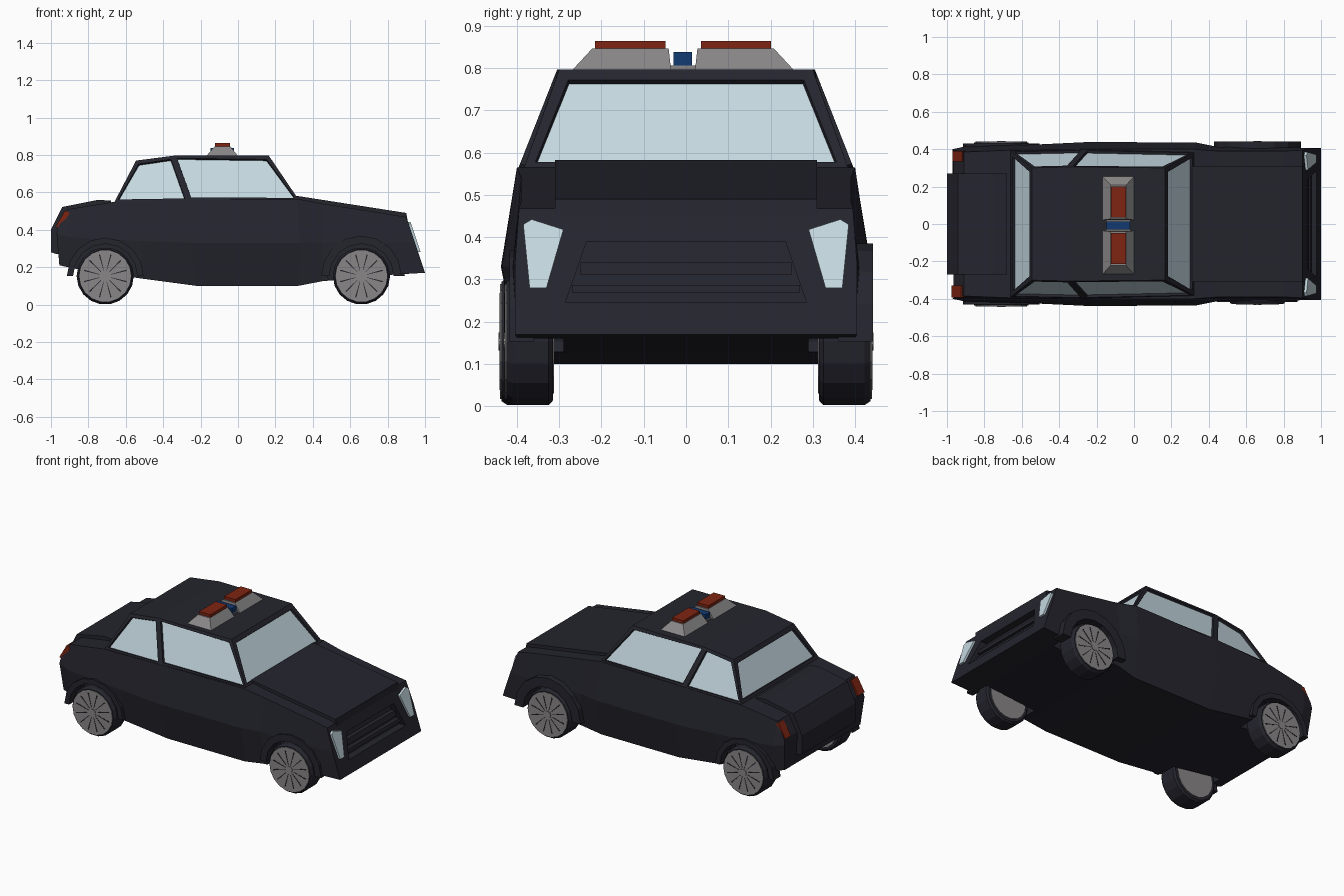
import bpy, bmesh, math

if "Cube" in bpy.data.objects:
    bpy.data.objects.remove(bpy.data.objects["Cube"])

def material(name, rgb):
    m = bpy.data.materials.new(name)
    m.diffuse_color = (*rgb, 1)
    m.use_nodes = True
    m.node_tree.nodes["Principled BSDF"].inputs["Base Color"].default_value = m.diffuse_color
    return m

DARK = material("dark_paint", (0.018, 0.018, 0.027))
GLASS = material("pale_glass", (0.56, 0.69, 0.75))
GREY = material("grey_metal", (0.25, 0.24, 0.24))
RED = material("red_lamp", (0.21, 0.018, 0.006))
BLUE = material("blue_lamp", (0.006, 0.042, 0.17))

def loft(name, rings, *mats):
    """Skin a row of equal rings of points and cap both ends."""
    bm = bmesh.new()
    vs = [[bm.verts.new(p) for p in r] for r in rings]
    n = len(vs[0])
    for a, b in zip(vs, vs[1:]):
        for i in range(n):
            j = (i + 1) % n
            bm.faces.new((a[i], a[j], b[j], b[i]))
    bm.faces.new(vs[0])
    bm.faces.new(vs[-1])
    bmesh.ops.recalc_face_normals(bm, faces=bm.faces)
    me = bpy.data.meshes.new(name)
    bm.to_mesh(me)
    bm.free()
    ob = bpy.data.objects.new(name, me)
    bpy.context.collection.objects.link(ob)
    for m in mats:
        me.materials.append(m)
    return ob

def prism(name, xz, y0, y1, mat):
    return loft(name, [[(x, y, z) for x, z in xz] for y in (y0, y1)], mat)

def arc(cx, cz, r, n, a0=0.0, a1=2 * math.pi, closed=False):
    k = n + 1 if closed else n
    return [(cx + r * math.cos(a0 + (a1 - a0) * i / n),
             cz + r * math.sin(a0 + (a1 - a0) * i / n)) for i in range(k)]

def cut(ob, cutter):
    mod = ob.modifiers.new("cut", 'BOOLEAN')
    mod.operation, mod.solver, mod.object = 'DIFFERENCE', 'EXACT', cutter
    dg = bpy.context.evaluated_depsgraph_get()
    me = bpy.data.meshes.new_from_object(ob.evaluated_get(dg))
    ob.modifiers.clear()
    ob.data = me
    bpy.data.objects.remove(cutter)

# lower body: (x, z, half width) at sill, waist and shoulder of each station
stations = [
    ((-.955, .21, .38), (-.97, .38, .40), (-.965, .41, .395)),
    ((-.86, .19, .40), (-.90, .36, .415), (-.91, .51, .385)),
    ((-.52, .14, .40), (-.52, .34, .425), (-.66, .55, .395)),
    ((-.22, .10, .39), (-.25, .33, .438), (-.265, .56, .40)),
    ((.32, .10, .39), (.33, .33, .436), (.32, .565, .40)),
    ((.45, .125, .40), (.45, .33, .412), (.45, .54, .39)),
    ((.83, .16, .40), (.83, .33, .41), (.80, .485, .39)),
    ((1.0, .17, .405), (.947, .33, .405), (.90, .468, .395))]
body = loft("body", [[(x, -y, z) for x, z, y in s] + [(x, y, z) for x, z, y in s[::-1]]
                     for s in stations], DARK)

# grille recess and bars on the sloping nose
def nose(y, z, off=0.0):
    return (1 - (z - .17) / 3 + off, y, z)

grille = [(-.285, .245), (.285, .245), (.235, .39), (-.235, .39)]
cut(body, loft("grille_cutter", [[nose(y, z, o) for y, z in grille] for o in (-.045, .1)], DARK))
for z, h, w in ((.278, .018, .27), (.325, .03, .25)):
    bar = [(-w, z - h / 2), (w, z - h / 2), (w, z + h / 2), (-w, z + h / 2)]
    loft("grille_bar", [[nose(y, zz, o) for y, zz in bar] for o in (-.06, -.018)], DARK)

# headlights
lamp = [(.33, .28), (.37, .28), (.385, .43), (.365, .442), (.29, .418)]
for s in (-1, 1):
    loft("headlight", [[nose(s * y, z, o) for y, z in lamp] for o in (-.01, .013)], GLASS)

# raised bonnet and boot panels
prism("bonnet", [(.31, .582), (.90, .49), (.908, .44), (.31, .53)], -.31, .31, DARK)
prism("boot_panel", [(-.68, .556), (-.75, .56), (-.94, .522), (-1, .40), (-1, .28), (-.97, .27),
                     (-.93, .27), (-.90, .48), (-.68, .53)], -.27, .27, DARK)

# tail lights on the rear slope, the left one narrower
for y0, y1, o in ((-.393, -.33, .01), (.335, .39, .004)):
    prism("tail_light", [(-.966 - o, .415), (-.915 - o, .503), (-.90, .49), (-.95, .405)], y0, y1, RED)

# cabin with inset windows: (bottom x, z, half width, top x, z, half width)
cabin_stations = [(-.66, .55, .39, -.545, .77, .30), (-.265, .555, .40, -.345, .796, .305),
                  (.325, .56, .385, .165, .796, .30)]
cabin = loft("cabin", [[(a, -c, b), (d, -f, e), (d, f, e), (a, c, b)]
                       for a, b, c, d, e, f in cabin_stations], DARK, GLASS)
bm = bmesh.new()
bm.from_mesh(cabin.data)
panes = [f for f in bm.faces if abs(f.normal.z) < .75]
for group, t in (([f for f in panes if abs(f.normal.x) < .5], .024),
                 ([f for f in panes if abs(f.normal.x) >= .5], .036)):
    bmesh.ops.inset_individual(bm, faces=group, thickness=t, depth=0)
    bmesh.ops.inset_individual(bm, faces=group, thickness=.003, depth=-.014)
    for f in group:
        f.material_index = 1
bm.to_mesh(cabin.data)
bm.free()

# wheels, arches and flares: (x, side, flare radius, flare y, wheel outer y)
Z = .153
for x, s, fr, fy, wy in ((-.71, -1, .205, .43, .437), (-.71, 1, .205, .43, .437),
                         (.66, -1, .215, .418, .425), (.66, 1, .232, .442, .437)):
    cut(body, prism("arch_cutter", arc(x, Z, .18, 12), s * .29, s * .6, DARK))
    prism("wheel_flare", arc(x, Z, fr, 8, 0, math.pi, True)
          + arc(x, Z, .172, 8, 0, math.pi, True)[::-1], s * .36, s * fy, DARK)
    # tyre with chamfered shoulders
    loft("tyre", [[(px, s * y, pz) for px, pz in arc(x, Z, r, 18)]
                  for y, r in ((.315, .142), (.325, .153), (wy - .015, .153), (wy, .143))], DARK)
    # rim faces outside and inside
    prism("rim", arc(x, Z, .138, 18), s * (wy - .01), s * (wy + .003), GREY)
    prism("inner_rim", arc(x, Z, .125, 18), s * .312, s * .33, GREY)
    prism("hub", arc(x, Z, .022, 10), s * wy, s * (wy + .007), GREY)
    # thin dark gaps between the spokes
    for i in range(12):
        a = 2 * math.pi * (i + .5) / 12
        c, d = math.cos(a), math.sin(a)
        gap = [(x + c * r - d * w, Z + d * r + c * w)
               for r, w in ((.03, -.001), (.118, -.0035), (.118, .0035), (.03, .001))]
        prism("spoke_gap", gap, s * wy, s * (wy + .0045), DARK)

# roof light bar: two sloped grey bases, red lamps and a blue centre lamp
def rect(x0, x1, y0, y1, z):
    return [(x0, y0, z), (x1, y0, z), (x1, y1, z), (x0, y1, z)]

for s in (-1, 1):
    o = -.007
    loft("light_bar_base", [rect(-.172, .003, o + s * .028, o + s * .265, .792),
                            rect(-.125, -.042, o + s * .034, o + s * .215, .846)], GREY)
    loft("red_light", [rect(-.122, -.043, o + s * .042, o + s * .208, z) for z in (.84, .864)], RED)
loft("light_bar_bridge", [rect(-.15, -.02, -.04, .026, z) for z in (.792, .806)], GREY)
loft("blue_light", [rect(-.147, -.022, -.03, .014, z) for z in (.80, .838)], BLUE)
